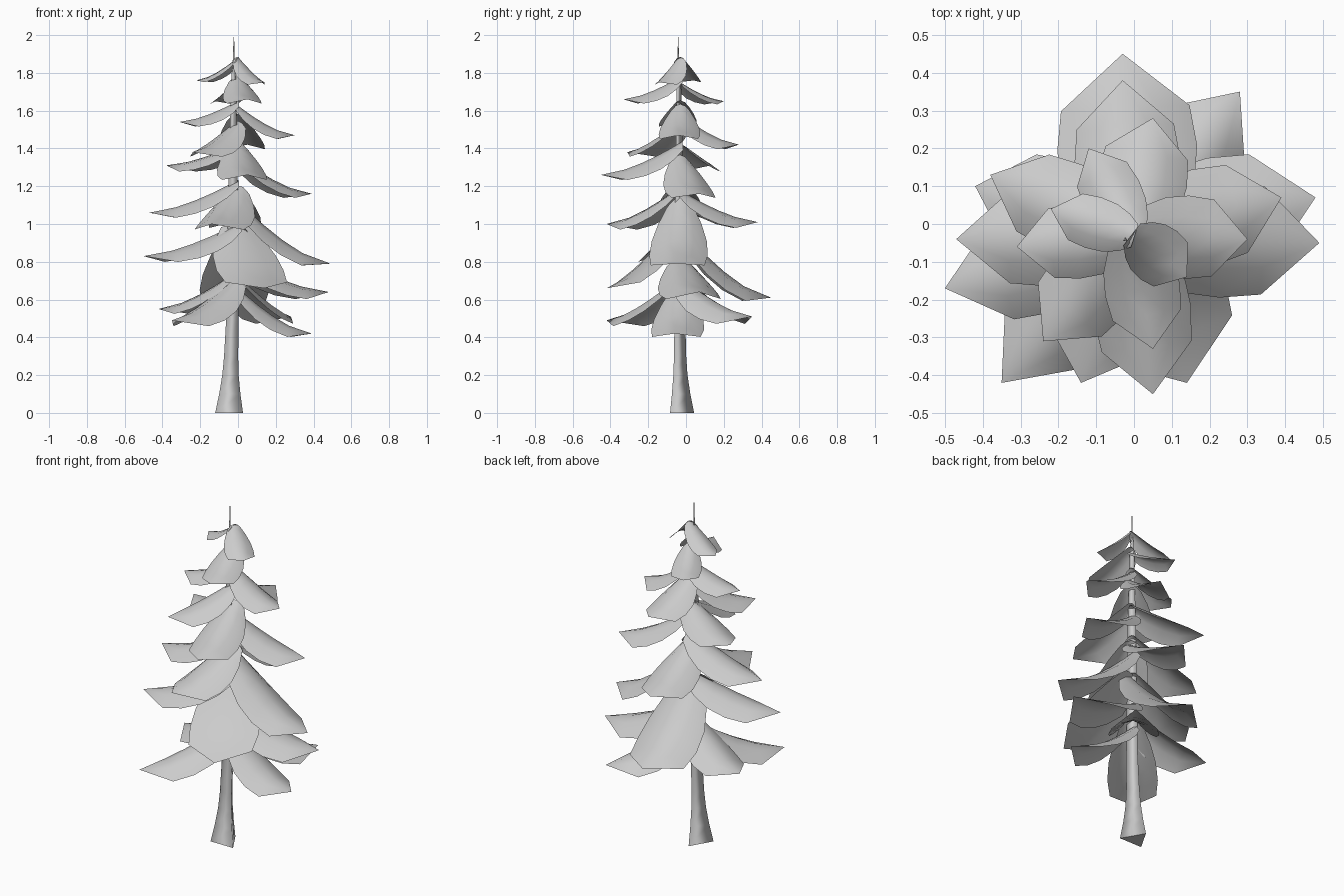
import bpy, bmesh
from math import cos, sin, pi
from mathutils import Vector

if "Cube" in bpy.data.objects:
    bpy.data.objects.remove(bpy.data.objects["Cube"], do_unlink=True)

grey = bpy.data.materials.new("pale_grey")
grey.use_nodes = True
grey.diffuse_color = (0.6, 0.6, 0.6, 1)
grey.node_tree.nodes["Principled BSDF"].inputs["Base Color"].default_value = (0.6, 0.6, 0.6, 1)


def finish(name, bm, angle):
    mesh = bpy.data.meshes.new(name)
    bm.to_mesh(mesh)
    bm.free()
    mesh.materials.append(grey)
    obj = bpy.data.objects.new(name, mesh)
    bpy.context.collection.objects.link(obj)
    bpy.ops.object.select_all(action='DESELECT')
    obj.select_set(True)
    bpy.context.view_layer.objects.active = obj
    bpy.ops.object.shade_smooth_by_angle(angle=angle)


def trunk_axis(z):
    foot = max(0, 1 - 2 * z)
    return Vector((-0.032 + 0.005 * z - 0.015 * foot, -0.042, z))


# Three-sided flared trunk drawn out to a thin leading spike
bm = bmesh.new()
SIDES = 3
rings = []
for z, r in [(0, 0.085), (0.1, 0.065), (0.2, 0.05), (0.3, 0.043), (0.5, 0.038),
             (1.2, 0.029), (1.75, 0.016), (1.88, 0.005), (1.99, 0.002)]:
    c = trunk_axis(z)
    angles = [pi / 2 + 2 * pi * i / SIDES for i in range(SIDES)]
    rings.append([bm.verts.new(c + Vector((r * cos(a), r * sin(a), 0))) for a in angles])
for a, b in zip(rings, rings[1:]):
    for i in range(SIDES):
        j = (i + 1) % SIDES
        bm.faces.new((a[i], a[j], b[j], b[i]))
# Separate flat underside, so the sides keep their own shading
bm.faces.new([bm.verts.new(v.co) for v in reversed(rings[0])])
finish("trunk", bm, 2.2)

# Bough outline: position along the bough, half width as share of the full one
OUTLINE = [(-0.02, 0.45), (0.11, 0.74), (0.28, 0.94), (0.48, 1.0), (0.7, 0.92)]


def bough(name, x, y, z_tip, z_root, width, arch=0.7):
    bm = bmesh.new()
    root = trunk_axis(z_root) + Vector((0.02, 0.012, 0))
    tip = Vector((x, y, z_tip))
    along = tip - root
    along.z = 0
    side = Vector((-along.y, along.x, 0)).normalized()

    def point(t, s, w):
        drop = (z_root - z_tip) * (1 - (1 - t) ** 1.5)
        sag = arch * (1 - 0.5 * t) * width * w * s * s
        p = root + along * t + side * (s * w * width)
        p.z = z_root - drop - sag
        return bm.verts.new(p)

    rows = [[point(t, s, w) for s in (-1, -0.5, 0, 0.5, 1)] for t, w in OUTLINE]
    for a, b in zip(rows, rows[1:]):
        for i in range(4):
            bm.faces.new((a[i], b[i], b[i + 1], a[i + 1]))
    end = bm.verts.new(tip)
    for i in range(4):
        bm.faces.new((rows[-1][i], end, rows[-1][i + 1]))
    finish(name, bm, 1.2)


# Tip x, y, z, root height, half width and optional arch of each bough, top to bottom
BOUGHS = [
    (-0.22, 0.04, 1.76, 1.88, 0.07), (0.14, -0.14, 1.75, 1.88, 0.08),
    (0.05, -0.33, 1.66, 1.78, 0.1), (-0.12, 0.2, 1.65, 1.75, 0.08),
    (-0.31, -0.06, 1.54, 1.65, 0.1), (0.3, -0.04, 1.47, 1.63, 0.11),
    (0.05, 0.28, 1.42, 1.58, 0.12), (-0.24, -0.31, 1.38, 1.54, 0.12),
    (0.05, -0.45, 1.26, 1.43, 0.13), (-0.38, 0.13, 1.31, 1.42, 0.12),
    (0.39, 0.07, 1.16, 1.36, 0.13), (-0.47, -0.04, 1.06, 1.23, 0.13),
    (-0.03, 0.38, 1.01, 1.18, 0.14), (-0.14, -0.42, 1.0, 1.2, 0.15),
    (0.49, -0.05, 0.79, 1.13, 0.155), (-0.5, -0.17, 0.83, 1.0, 0.14),
    (0.14, -0.42, 0.66, 0.99, 0.19, 0.2), (-0.03, 0.45, 0.61, 0.98, 0.185),
    (0.48, 0.07, 0.64, 0.82, 0.16), (-0.42, 0.1, 0.55, 0.75, 0.14),
    (-0.35, -0.42, 0.49, 0.72, 0.135, 0.85), (0.28, 0.35, 0.51, 0.72, 0.135, 0.9),
    (0.39, -0.06, 0.42, 0.67, 0.14),
]
for n, spec in enumerate(BOUGHS, 1):
    bough(f"bough_{n}", *spec)
